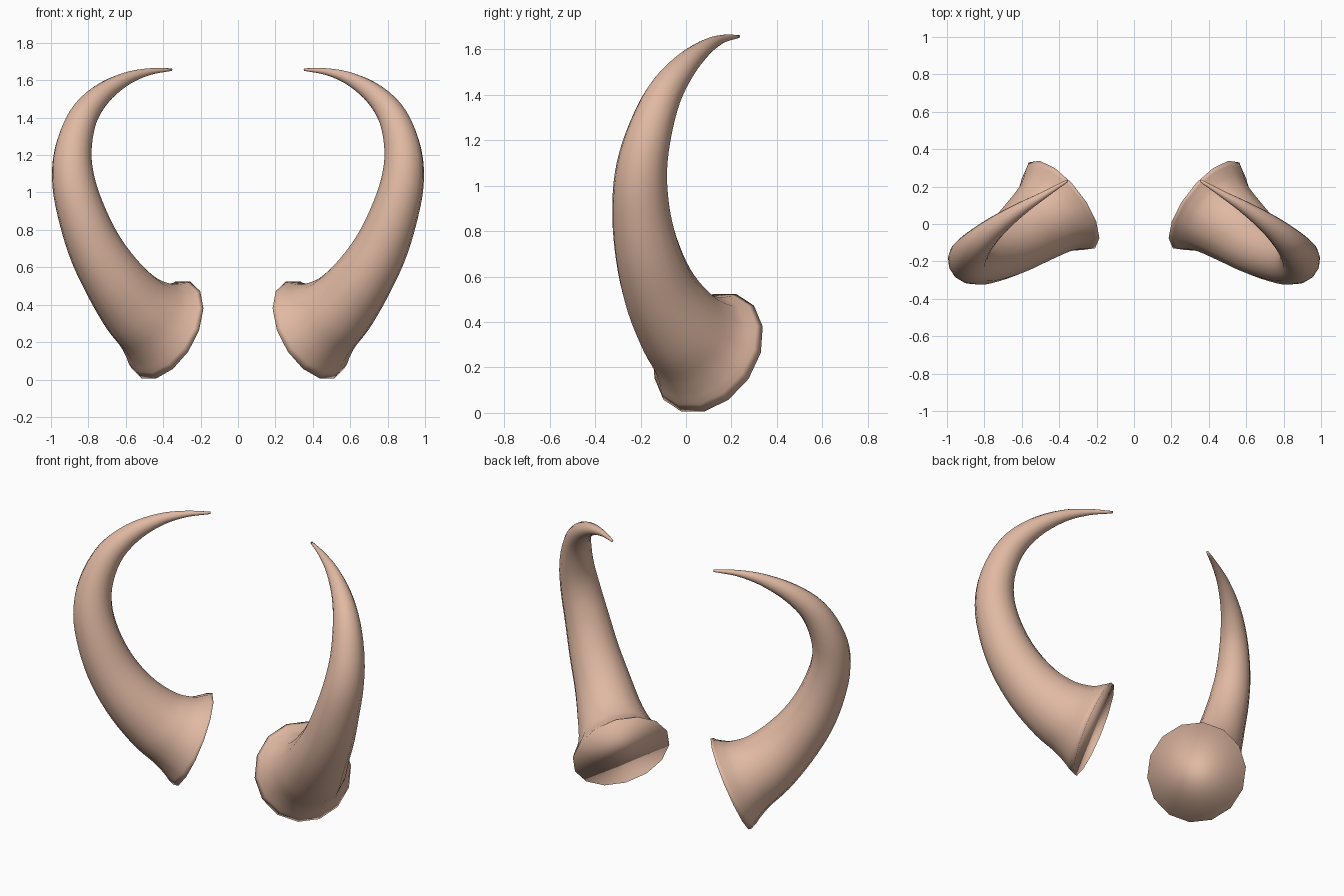
import bpy, bmesh, math
from mathutils import Vector

if "Cube" in bpy.data.objects:
    bpy.data.objects.remove(bpy.data.objects["Cube"])

SIDES, STEPS = 14, 4

# Horn path: x, y, z, radius from the flared base to the tip
PATH = [Vector(p) for p in (
    (.385, .10, .265, .29), (.46, .04, .315, .228), (.55, -.03, .39, .196),
    (.657, -.11, .525, .168), (.757, -.165, .69, .147), (.83, -.196, .87, .13),
    (.878, -.198, 1.05, .116), (.882, -.165, 1.22, .10), (.832, -.10, 1.395, .08),
    (.735, -.012, 1.52, .058), (.605, .08, 1.605, .036), (.478, .157, 1.645, .019),
    (.355, .232, 1.657, .007))]
BASE_NORMAL = Vector((.724, -.56, .404)).normalized()

horn_tan = bpy.data.materials.new("horn_tan")
horn_tan.diffuse_color = (.75, .485, .365, 1)
horn_tan.use_nodes = True
horn_tan.node_tree.nodes["Principled BSDF"].inputs["Base Color"].default_value = horn_tan.diffuse_color


def smooth_path(pts):
    """Catmull-Rom interpolation through the points, radius included."""
    p = [2 * pts[0] - pts[1]] + pts + [2 * pts[-1] - pts[-2]]
    out = []
    for i in range(1, len(p) - 2):
        a, b, c, d = p[i - 1:i + 3]
        for s in range(STEPS):
            t = s / STEPS
            out.append(.5 * (2 * b + (c - a) * t + (2 * a - 5 * b + 4 * c - d) * t * t
                             + (3 * b - a - 3 * c + d) * t ** 3))
    return out + [pts[-1]]


def make_horn(name, side):
    path = smooth_path(PATH)
    centres = [p.to_3d() for p in path]
    bm = bmesh.new()
    rings = []
    tangent = BASE_NORMAL
    u = Vector((0, 0, 1)).cross(tangent).normalized()
    last = len(path) - 1
    for i, p in enumerate(path):
        # carry the ring frame along the path without twisting
        if i > 0:
            new = (centres[min(i + 1, last)] - centres[i - 1]).normalized()
            u = tangent.rotation_difference(new) @ u
            tangent = new
        v = tangent.cross(u)
        ring = []
        for k in range(SIDES):
            a = 2 * math.pi * k / SIDES
            co = centres[i] + p[3] * (math.cos(a) * u + math.sin(a) * v)
            ring.append(bm.verts.new((co.x * side, co.y, co.z)))
        rings.append(ring)
    # horn wall
    for r0, r1 in zip(rings, rings[1:]):
        for k in range(SIDES):
            j = (k + 1) % SIDES
            bm.faces.new((r0[k], r0[j], r1[j], r1[k]))
    # base disc and tip cap
    bm.faces.new(rings[0][::-1])
    bm.faces.new(rings[-1])
    bmesh.ops.recalc_face_normals(bm, faces=bm.faces)
    for f in bm.faces:
        f.smooth = True
    mesh = bpy.data.meshes.new(name)
    bm.to_mesh(mesh)
    bm.free()
    mesh.materials.append(horn_tan)
    bpy.context.collection.objects.link(bpy.data.objects.new(name, mesh))


make_horn("right_horn", 1)
make_horn("left_horn", -1)
